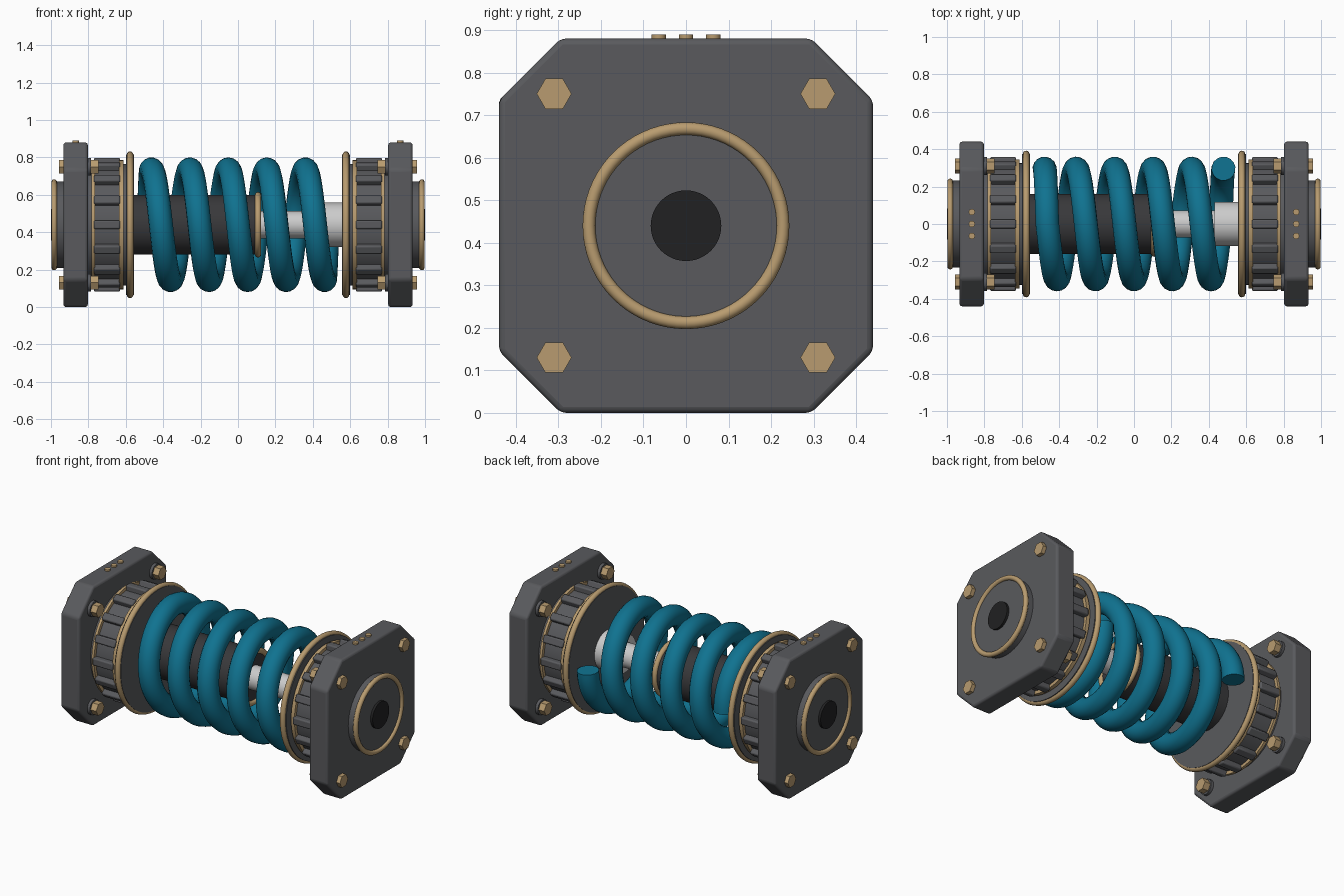
import bpy, bmesh, math
from mathutils import Vector

if "Cube" in bpy.data.objects:
    bpy.data.objects.remove(bpy.data.objects["Cube"])

CZ = 0.44  # height of the main axis


def mat(name, r, g, b):
    m = bpy.data.materials.new(name)
    m.diffuse_color = (r, g, b, 1)
    m.use_nodes = True
    m.node_tree.nodes["Principled BSDF"].inputs["Base Color"].default_value = m.diffuse_color
    return m


STEEL = mat("dark_steel", 0.10, 0.102, 0.11)
BLACK = mat("black_steel", 0.04, 0.04, 0.043)
BORE = mat("bore_black", 0.015, 0.015, 0.016)
BRASS = mat("brass", 0.48, 0.33, 0.16)
TEAL = mat("teal_paint", 0.005, 0.17, 0.28)
CHROME = mat("light_steel", 0.55, 0.55, 0.55)


def finish(name, material, bevel=0, segments=2):
    ob = bpy.context.object
    ob.name = name
    ob.data.materials.append(material)
    if bevel:
        m = ob.modifiers.new("bevel", 'BEVEL')
        m.width, m.segments, m.limit_method = bevel, segments, 'ANGLE'
    bpy.ops.object.shade_smooth_by_angle(angle=math.radians(35))
    return ob


def rod(name, x0, x1, r, material, y=0, z=CZ, sides=64, bevel=0):
    """Cylinder along x between x0 and x1."""
    bpy.ops.mesh.primitive_cylinder_add(vertices=sides, radius=r, depth=abs(x1 - x0),
                                        location=((x0 + x1) / 2, y, z),
                                        rotation=(math.pi / 2, 0, math.pi / 2))
    return finish(name, material, bevel)


def ring(name, x, major, minor, material):
    bpy.ops.mesh.primitive_torus_add(major_radius=major, minor_radius=minor,
                                     major_segments=72, minor_segments=14,
                                     location=(x, 0, CZ), rotation=(0, math.pi / 2, 0))
    return finish(name, material)


def end_plate(name, x0, x1):
    """Square plate with cut corners."""
    a, b = 0.44, 0.295
    outline = [(a, b), (b, a), (-b, a), (-a, b), (-a, -b), (-b, -a), (b, -a), (a, -b)]
    bm = bmesh.new()
    f = bm.faces.new([bm.verts.new((x0, y, z + CZ)) for y, z in outline])
    ext = bmesh.ops.extrude_face_region(bm, geom=[f])["geom"]
    bmesh.ops.translate(bm, verts=[v for v in ext if isinstance(v, bmesh.types.BMVert)],
                        vec=(x1 - x0, 0, 0))
    bmesh.ops.recalc_face_normals(bm, faces=bm.faces)
    me = bpy.data.meshes.new(name)
    bm.to_mesh(me)
    bm.free()
    ob = bpy.data.objects.new(name, me)
    bpy.context.collection.objects.link(ob)
    bpy.ops.object.select_all(action='DESELECT')
    ob.select_set(True)
    bpy.context.view_layer.objects.active = ob
    finish(name, STEEL, 0.014, 3)


for s, side in ((-1, "left"), (1, "right")):
    # mounting plate, outer hub and bore
    end_plate(side + "_plate", s * 0.803, s * 0.933)
    rod(side + "_hub", s * 0.92, s * 0.984, 0.232, STEEL)
    ring(side + "_hub_trim", s * 0.983, 0.228, 0.015, BRASS)
    rod(side + "_bore", s * 0.95, s * 0.999, 0.083, BORE, sides=48)
    # ribbed drum with brass bands
    rod(side + "_drum", s * 0.59, s * 0.81, 0.325, STEEL)
    rod(side + "_outer_band", s * 0.765, s * 0.782, 0.345, BRASS)
    rod(side + "_inner_band", s * 0.612, s * 0.636, 0.345, BRASS)
    for i in range(16):
        t = i * math.tau / 16
        bpy.ops.mesh.primitive_cube_add(
            size=1, location=(s * 0.70, 0.33 * math.cos(t), CZ + 0.33 * math.sin(t)),
            rotation=(t, 0, 0))
        bpy.context.object.scale = (0.14, 0.055, 0.047)
        bpy.ops.object.transform_apply(location=False, rotation=False, scale=True)
        finish(f"{side}_rib_{i}", STEEL, 0.008)
    # spring seat
    rod(side + "_seat", s * 0.557, s * 0.60, 0.375, STEEL)
    ring(side + "_seat_trim", s * 0.577, 0.374, 0.018, BRASS)
    # corner bolts: outer head, washer, inner nut
    for y in (-0.31, 0.31):
        for z in (-0.31, 0.31):
            for part, x0, x1, r, n, m in (("head", 0.925, 0.958, 0.041, 6, BRASS),
                                          ("washer", 0.785, 0.81, 0.048, 24, STEEL),
                                          ("nut", 0.745, 0.786, 0.041, 6, BRASS)):
                ob = rod(f"{side}_bolt_{part}", s * x0, s * x1, r, m, y, CZ + z, n)
                if n == 6:  # corners point sideways
                    ob.rotation_euler = (math.pi / 2, math.pi / 2, math.pi / 2)
                    bpy.context.view_layer.update()
                    c = ob.matrix_world @ ob.data.vertices[0].co
                    if abs(c.z - CZ - z) > 0.02:
                        ob.rotation_euler = (math.pi / 2, 0, math.pi / 2)
                        bpy.context.view_layer.update()
                        c = ob.matrix_world @ ob.data.vertices[0].co
                        if abs(c.z - CZ - z) > 0.02:
                            ob.rotation_euler = (math.pi / 2, math.pi / 6, math.pi / 2)
                            for v in ob.data.vertices:  # quarter turn about own axis
                                v.co = Vector((-v.co.y, v.co.x, v.co.z))
                            ob.rotation_euler = (math.pi / 2, 0, math.pi / 2)
    # three studs on the top edge
    for y in (-0.064, 0, 0.064):
        bpy.ops.mesh.primitive_cylinder_add(vertices=24, radius=0.017, depth=0.03,
                                            location=(s * 0.867, y, 0.875))
        finish(side + "_top_stud", BRASS)

# damper body, collar and piston rod
rod("damper_body", -0.57, 0.11, 0.16, BLACK)
ring("damper_collar", 0.107, 0.158, 0.017, BRASS)
rod("piston_rod", 0.08, 0.50, 0.073, CHROME)
rod("piston_base", 0.43, 0.57, 0.118, CHROME)

# coil spring with flattened ends: five turns starting and ending at the back
N, TURNS = 360, 5
curve = bpy.data.curves.new("coil_spring", 'CURVE')
curve.dimensions = '3D'
curve.bevel_depth, curve.bevel_resolution, curve.use_fill_caps = 0.064, 6, True
sp = curve.splines.new('POLY')
sp.points.add(N)
for i, p in enumerate(sp.points):
    t = TURNS * i / N
    core = min(max(t, 0.25), TURNS - 0.25)
    x = (core - TURNS / 2) * 0.206 + (t - core) * 0.06
    a = t * math.tau
    p.co = (x, 0.296 * math.cos(a), CZ + 0.296 * math.sin(a), 1)
coil = bpy.data.objects.new("coil_spring", curve)
bpy.context.collection.objects.link(coil)
bpy.ops.object.select_all(action='DESELECT')
coil.select_set(True)
bpy.context.view_layer.objects.active = coil
bpy.ops.object.convert(target='MESH')
finish("coil_spring", TEAL)
